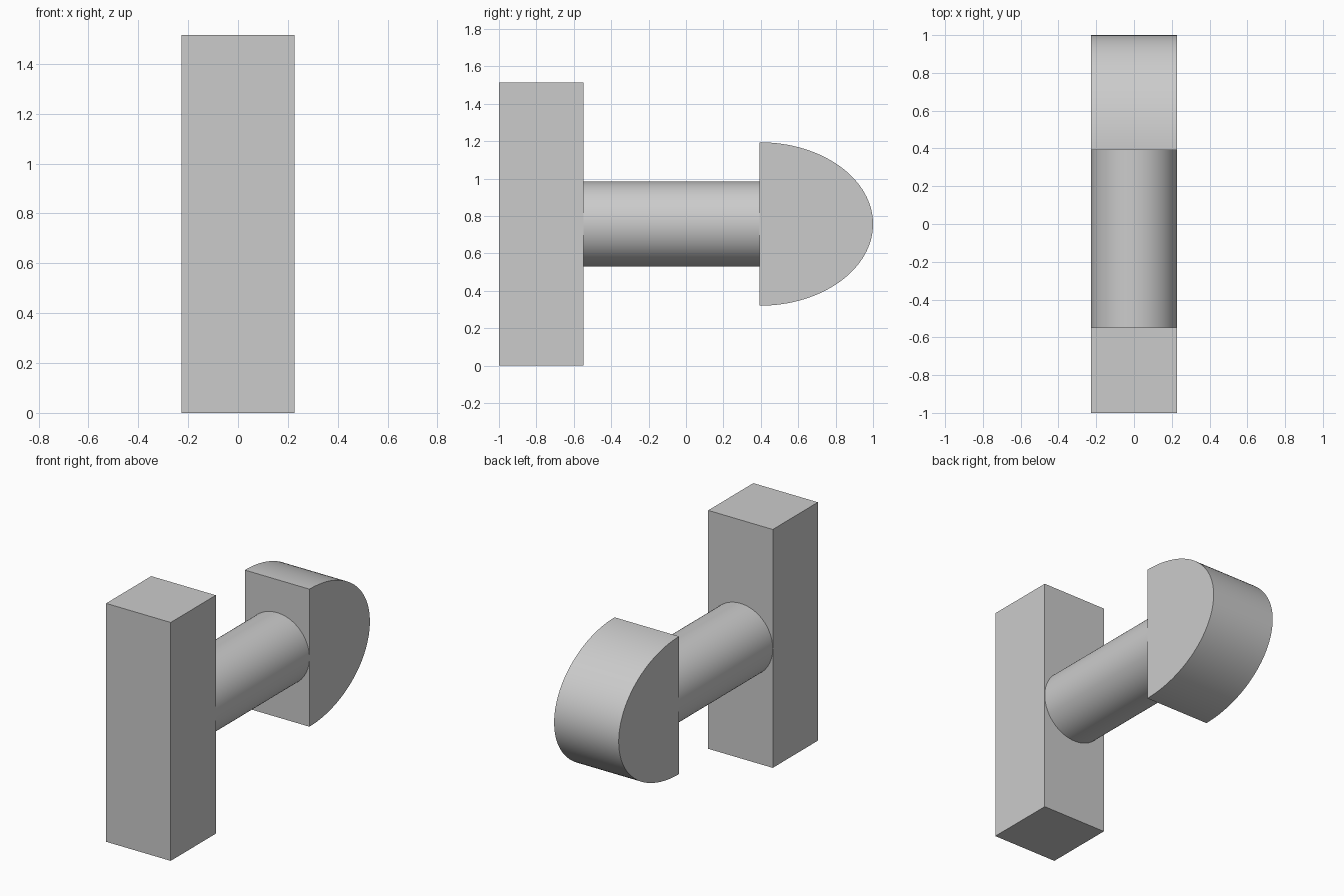
import bpy, bmesh, math
from mathutils import Matrix

if "Cube" in bpy.data.objects:
    bpy.data.objects.remove(bpy.data.objects["Cube"], do_unlink=True)

HALF_W = 0.227            # shared half width in x
HEIGHT = 1.515
MID_Z = HEIGHT / 2
BACK_OF_BLOCK, FRONT_OF_HEAD = -0.547, 0.393

grey = bpy.data.materials.new("light grey")
grey.use_nodes = True
colour = (0.6, 0.6, 0.6, 1)
grey.diffuse_color = colour
grey.node_tree.nodes["Principled BSDF"].inputs["Base Color"].default_value = colour


def finish(bm, name, smooth=False):
    """Turn a bmesh into a named, coloured object."""
    bmesh.ops.recalc_face_normals(bm, faces=bm.faces)
    mesh = bpy.data.meshes.new(name)
    bm.to_mesh(mesh)
    bm.free()
    mesh.materials.append(grey)
    obj = bpy.data.objects.new(name, mesh)
    bpy.context.collection.objects.link(obj)
    if smooth:
        bpy.ops.object.select_all(action='DESELECT')
        obj.select_set(True)
        bpy.context.view_layer.objects.active = obj
        bpy.ops.object.shade_smooth_by_angle(angle=math.radians(30))
    return obj


# Upright block at the front
bm = bmesh.new()
depth = BACK_OF_BLOCK + 1
bmesh.ops.create_cube(bm, size=1, matrix=Matrix.Translation((0, -1 + depth / 2, MID_Z))
                      @ Matrix.Diagonal((2 * HALF_W, depth, HEIGHT, 1)))
finish(bm, "front_block")

# Round bar joining block and head
bm = bmesh.new()
length = FRONT_OF_HEAD - BACK_OF_BLOCK
bmesh.ops.create_cone(bm, cap_ends=True, segments=96, radius1=HALF_W, radius2=HALF_W, depth=length,
                      matrix=Matrix.Translation((0, (FRONT_OF_HEAD + BACK_OF_BLOCK) / 2, MID_Z))
                      @ Matrix.Rotation(math.pi / 2, 4, 'X'))
finish(bm, "connecting_bar", True)

# Half-ellipse head, extruded across x
bm = bmesh.new()
STEPS = 64
angles = [-math.pi / 2 + math.pi * i / STEPS for i in range(STEPS + 1)]
outline = [bm.verts.new((-HALF_W, FRONT_OF_HEAD + (1 - FRONT_OF_HEAD) * math.cos(a),
                         MID_Z + 0.437 * math.sin(a))) for a in angles]
side = bm.faces.new(outline)
extruded = bmesh.ops.extrude_face_region(bm, geom=[side], use_keep_orig=True)
bmesh.ops.translate(bm, vec=(2 * HALF_W, 0, 0),
                    verts=[v for v in extruded["geom"] if isinstance(v, bmesh.types.BMVert)])
finish(bm, "rounded_head", True)
